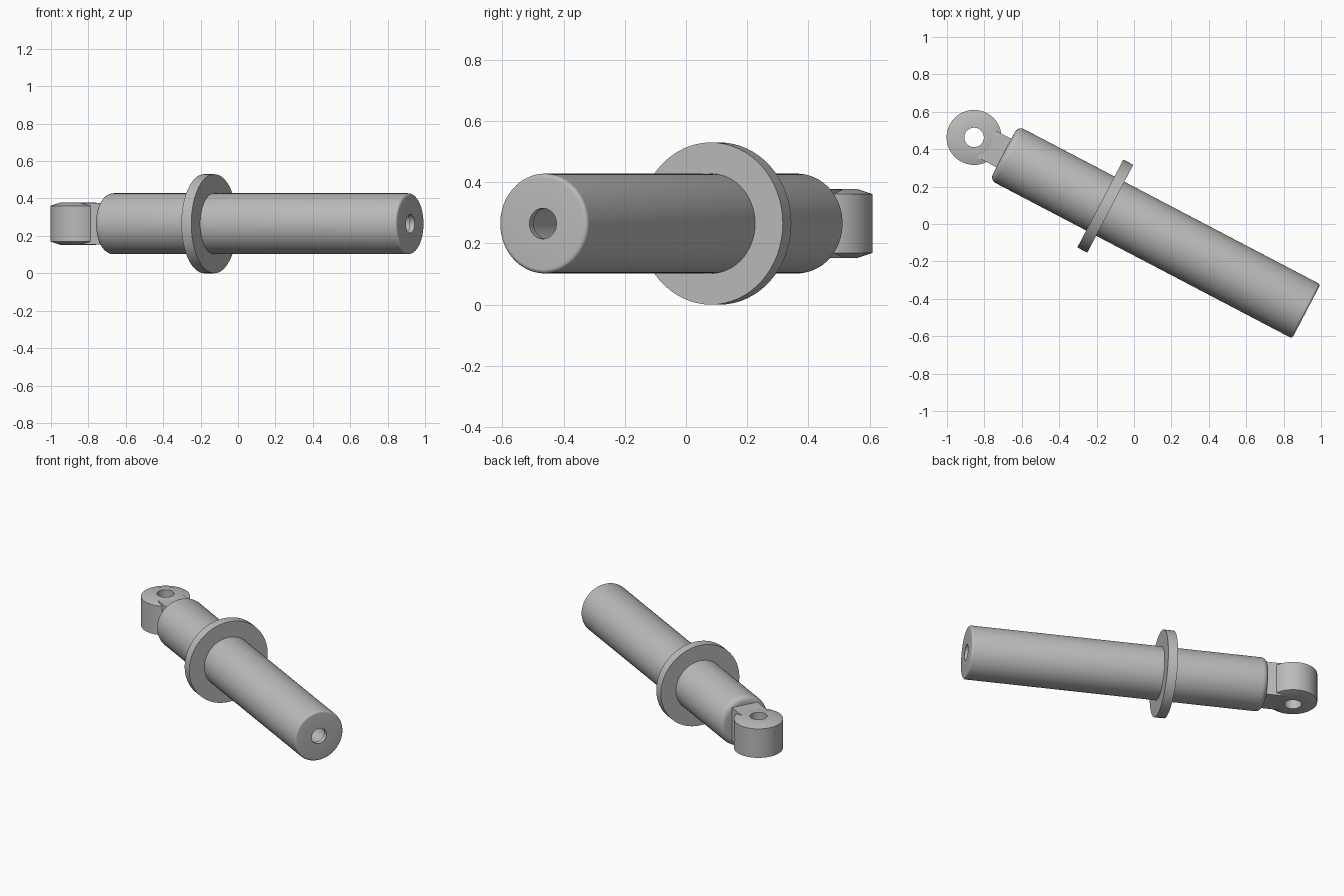
import bpy, bmesh, math
from mathutils import Matrix, Vector

cube = bpy.data.objects.get("Cube")
if cube:
    bpy.data.objects.remove(cube, do_unlink=True)

grey = bpy.data.materials.new("machined grey")
grey.use_nodes = True
grey.diffuse_color = (0.5, 0.5, 0.5, 1)
grey.node_tree.nodes["Principled BSDF"].inputs["Base Color"].default_value = (0.5, 0.5, 0.5, 1)

# The eye centre is the origin of the strut; its axis runs level, turned to the front
EYE = Vector((-0.855, 0.463, 0.265))
TURN = Matrix.Translation(EYE) @ Matrix.Rotation(math.radians(-27.65), 4, "Z")
ALONG = TURN @ Matrix.Rotation(math.pi / 2, 4, "Y")


def finish(name, bm, matrix):
    bmesh.ops.recalc_face_normals(bm, faces=bm.faces)
    mesh = bpy.data.meshes.new(name)
    bm.transform(matrix)
    bm.to_mesh(mesh)
    bm.free()
    mesh.materials.append(grey)
    obj = bpy.data.objects.new(name, mesh)
    bpy.context.collection.objects.link(obj)
    bpy.ops.object.select_all(action="DESELECT")
    obj.select_set(True)
    bpy.context.view_layer.objects.active = obj
    bpy.ops.object.shade_smooth_by_angle(angle=math.radians(25))
    return obj


def lathe(name, profile, matrix, closed=False, sides=64):
    """Spin (radius, height) points around local z."""
    bm = bmesh.new()
    verts = [bm.verts.new((r, 0, h)) for r, h in profile]
    edges = [bm.edges.new(pair) for pair in zip(verts, verts[1:])]
    if closed:
        edges.append(bm.edges.new((verts[-1], verts[0])))
    bmesh.ops.spin(bm, geom=verts + edges, cent=(0, 0, 0), axis=(0, 0, 1),
                   angle=2 * math.pi, steps=sides)
    bmesh.ops.remove_doubles(bm, verts=bm.verts, dist=1e-5)
    return finish(name, bm, matrix)


def fillet(radius, height, size, direction, steps=5):
    """Quarter-round edge points; direction -1 starts an end, +1 closes one."""
    pts = []
    for i in range(steps + 1):
        a = math.pi / 2 * i / steps
        pts.append((radius - size + size * math.cos(a),
                    height + direction * size * (math.sin(a) - 1)))
    return pts if direction > 0 else pts[::-1]


# Body with rounded ends and a bored hole in the far end
R, START, END = 0.163, 0.18, 2.005
body = [(0, START)] + fillet(R, START, 0.035, -1) + fillet(R, END, 0.014, 1)
body += [(0.05, END), (0.05, END - 0.03), (0.06, END - 0.03),
         (0.06, END - 0.4), (0, END - 0.4)]
lathe("body", body, ALONG)

# Flange around the body
lathe("flange", [(0.15, 0.762), (0.265, 0.762), (0.265, 0.822), (0.15, 0.822)],
      ALONG, closed=True)

# Mounting eye with sloped rims and a through hole
lathe("mounting_eye",
      [(0.052, -0.113), (0.095, -0.113), (0.147, -0.096),
       (0.147, 0.096), (0.095, 0.113), (0.052, 0.113)],
      TURN, closed=True)

# Flat neck joining eye and body
bm = bmesh.new()
bmesh.ops.create_cube(bm, size=1)
bm.transform(Matrix.Translation((0.135, 0, 0)) @ Matrix.Diagonal((0.14, 0.172, 0.224, 1)))
finish("neck", bm, TURN)
